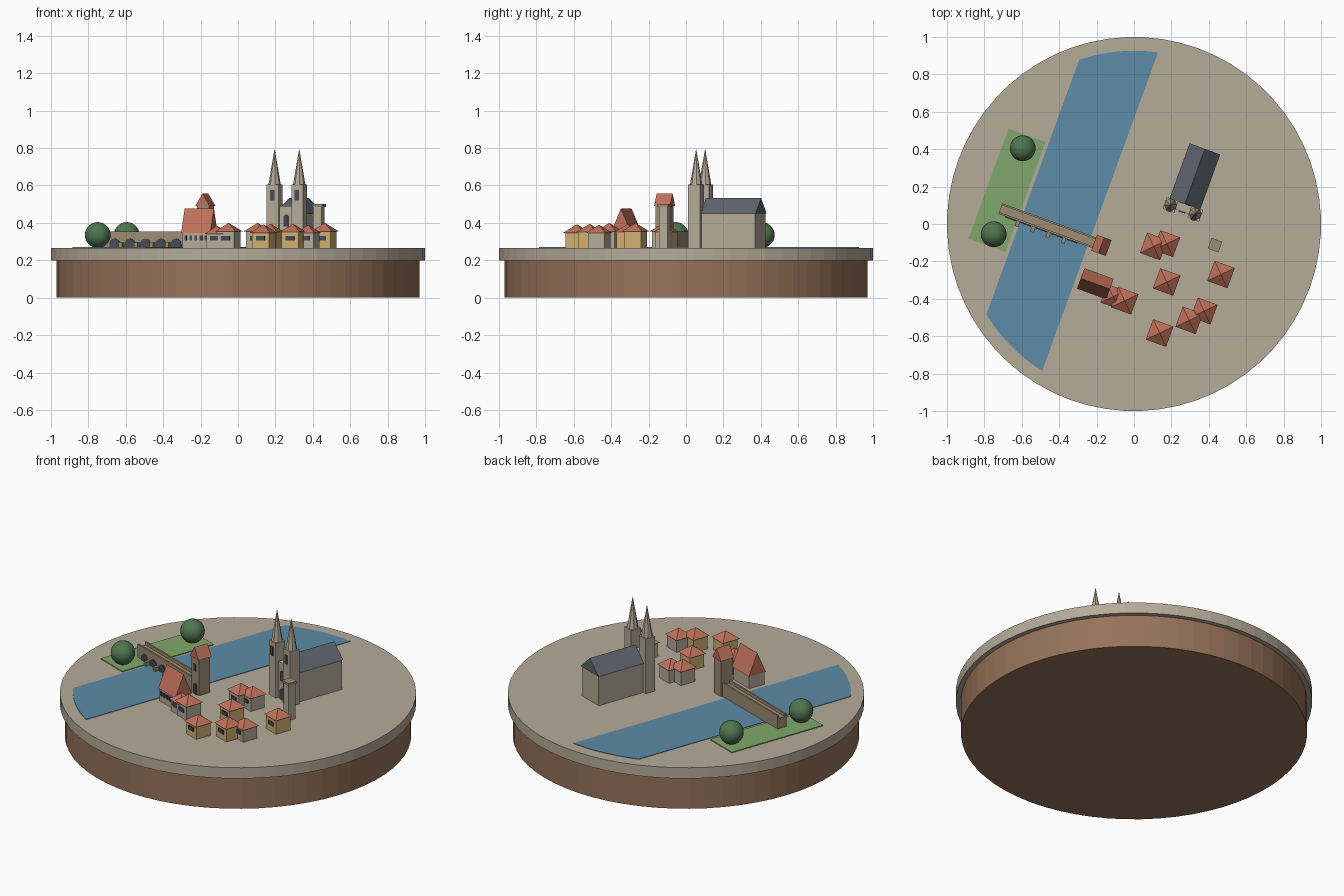
import bpy, bmesh, math
from mathutils import Matrix, Vector

cube = bpy.data.objects.get("Cube")
if cube:
    bpy.data.objects.remove(cube)

TURN = math.radians(-20)   # the whole town is laid out on a turned street grid
G = 0.267                  # ground level


def material(name, *srgb):
    col = [((c + 0.055) / 1.055) ** 2.4 for c in srgb] + [1]
    m = bpy.data.materials.new(name)
    m.use_nodes = True
    m.diffuse_color = col
    m.node_tree.nodes["Principled BSDF"].inputs["Base Color"].default_value = col
    return m


stone = material("pale stone", .71, .67, .60)
brown = material("brown base", .59, .45, .35)
blue = material("river blue", .36, .55, .66)
grass = material("grass green", .50, .66, .42)
leaf = material("foliage green", .31, .46, .31)
red = material("roof red", .75, .44, .35)
slate = material("slate grey", .37, .39, .43)
tan = material("tan masonry", .62, .55, .45)
ochre = material("ochre plaster", .82, .69, .45)
dark = material("dark opening", .28, .29, .33)


def finish(name, bm, mat, turn=TURN):
    bmesh.ops.recalc_face_normals(bm, faces=bm.faces)
    me = bpy.data.meshes.new(name)
    bm.to_mesh(me)
    bm.free()
    me.materials.append(mat)
    ob = bpy.data.objects.new(name, me)
    ob.rotation_euler.z = turn
    bpy.context.collection.objects.link(ob)
    return ob


def extrude(name, points, shift, mat):
    """Extrude a planar outline along a vector."""
    bm = bmesh.new()
    face = bm.faces.new([bm.verts.new(p) for p in points])
    ext = bmesh.ops.extrude_face_region(bm, geom=[face])
    verts = [g for g in ext["geom"] if isinstance(g, bmesh.types.BMVert)]
    bmesh.ops.translate(bm, verts=verts, vec=shift)
    return finish(name, bm, mat)


def box(name, u, v, w, d, z0, z1, mat):
    bm = bmesh.new()
    m = Matrix.Translation((u, v, (z0 + z1) / 2)) @ Matrix.Diagonal((w, d, z1 - z0, 1))
    bmesh.ops.create_cube(bm, size=1, matrix=m)
    return finish(name, bm, mat)


def cone(name, u, v, r0, r1, z0, z1, sides, mat, spin=0):
    bm = bmesh.new()
    m = Matrix.Translation((u, v, (z0 + z1) / 2)) @ Matrix.Rotation(spin, 4, "Z")
    bmesh.ops.create_cone(bm, cap_ends=True, segments=sides, radius1=r0,
                          radius2=r1, depth=z1 - z0, matrix=m)
    return finish(name, bm, mat)


def gable(name, u, v, w, d, z0, z1, mat, along_v=True):
    """Gable roof with its ridge along v or along u."""
    if along_v:
        pts = [(u - w / 2, v - d / 2, z0), (u + w / 2, v - d / 2, z0), (u, v - d / 2, z1)]
        return extrude(name, pts, (0, d, 0), mat)
    pts = [(u - w / 2, v - d / 2, z0), (u - w / 2, v + d / 2, z0), (u - w / 2, v, z1)]
    return extrude(name, pts, (w, 0, 0), mat)


def window(name, u, v, w, z0, z1):
    """Thin dark plate on a wall facing -v."""
    return box(name, u, v - .002, w, .006, z0, z1, dark)


def arch(name, u, v, r, z0, rise):
    """Thin round-headed dark plate on a wall facing -v."""
    pts = [(u - r, v, z0), (u + r, v, z0)]
    for i in range(9):
        a = math.pi * i / 8
        pts.append((u + r * math.cos(a), v, z0 + rise + r * math.sin(a)))
    return extrude(name, pts, (0, -.005, 0), dark)


# Round base and ground disc
cone("base", 0, 0, .972, .972, 0, .203, 64, brown)
cone("ground", 0, 0, 1, 1, .2, G, 64, stone)

# River, its ends following the rim
R, U0, U1, N = .926, -.576, -.193, 12
us = [U0 + (U1 - U0) * i / N for i in range(N + 1)]
bank = [(u, math.sqrt(R * R - u * u), G) for u in us]
bank += [(u, -math.sqrt(R * R - u * u), G) for u in reversed(us)]
extrude("river", bank, (0, 0, .003), blue)

# Park and round trees
box("park", -.70, -.063, .21, .626, G - .005, G + .005, grass)
unturn = Matrix.Rotation(-TURN, 4, "Z")
for i, (x, y) in enumerate([(-.595, .405), (-.75, -.055)]):
    bm = bmesh.new()
    at = unturn @ Vector((x, y, .335))
    bmesh.ops.create_uvsphere(bm, u_segments=24, v_segments=14, radius=.069,
                              matrix=Matrix.Translation(at))
    for f in bm.faces:
        f.smooth = True
    finish(f"tree_{i + 1}", bm, leaf)

# Bridge with parapets, arches and piers
BV = -.167
box("bridge_deck", -.425, BV, .55, .06, G, .335, tan)
for s, side in ((-1, "front"), (1, "back")):
    box(f"bridge_parapet_{side}", -.425, BV + s * .025, .55, .01, .33, .353, tan)
for i in range(5):
    arch(f"bridge_arch_{i + 1}", -.63 + .0875 * i, BV - .03, .029, G, .02)
for i in range(4):
    box(f"bridge_pier_{i + 1}", -.586 + .0875 * i, BV - .042, .02, .036, G, .295, tan)

# Bridge tower
box("bridge_tower", -.125, BV, .07, .076, G, .49, tan)
gable("bridge_tower_roof", -.125, BV, .083, .09, .49, .557, red)
arch("bridge_tower_gate", -.125, BV - .038, .016, G, .05)
window("bridge_tower_window", -.125, BV - .038, .018, .41, .45)

# Town hall
HU, HV = -.085, -.371
box("hall", HU, HV, .155, .104, G, .345, stone)
gable("hall_roof", HU, HV, .166, .116, .345, .477, red, along_v=False)
for i in range(5):
    window(f"hall_window_{i + 1}", HU + (i - 2) * .029, HV - .052, .014, .305, .332)

# Houses: x, y, wall height, wall colour, roof span
houses = [
    (.105, -.12, .355, stone, .115), (.175, -.105, .35, stone, .112),
    (.175, -.31, .35, ochre, .115), (.465, -.27, .355, ochre, .115),
    (.375, -.465, .345, stone, .112), (.295, -.515, .35, ochre, .115),
    (.137, -.583, .347, ochre, .115), (-.05, -.41, .355, stone, .115),
    (-.112, -.388, .34, stone, .105),
]
for i, (x, y, eave, wall, span) in enumerate(houses):
    p = unturn @ Vector((x, y, 0))
    n = f"house_{i + 1}"
    body = span - .018
    box(n + "_walls", p.x, p.y, body, body, G, eave, wall)
    cone(n + "_roof", p.x, p.y, span / math.sqrt(2), 0, eave, eave + .045, 4,
         red, math.pi / 4)
    window(n + "_window", p.x, p.y - body / 2, body * .5, .306, .33)

# Great church: nave, steep slate roof, front wall
CU = .219
box("nave", CU, .35, .164, .305, G, .45, stone)
gable("nave_roof", CU, .35, .174, .314, .45, .532, slate)
box("church_front", CU, .175, .09, .05, G, .49, stone)
arch("church_door", CU, .15, .018, G, .05)
arch("church_front_window", CU, .15, .014, .38, .05)

# Twin church towers with octagonal spires
for s, side in ((-1, "right"), (1, "left")):
    u, v = CU + s * .07, .163
    box(f"church_tower_{side}", u, v, .066, .066, G, .605, stone)
    cone(f"church_spire_{side}", u, v, .033, .001, .605, .792, 8, stone, math.pi / 8)
    window(f"church_tower_window_{side}", u, v - .033, .024, .52, .575)

# Small lone tower with a flat cap
p = unturn @ Vector((.433, -.113, 0))
box("small_tower", p.x, p.y, .048, .048, G, .488, stone)
box("small_tower_cap", p.x, p.y, .06, .06, .486, .5, tan)
